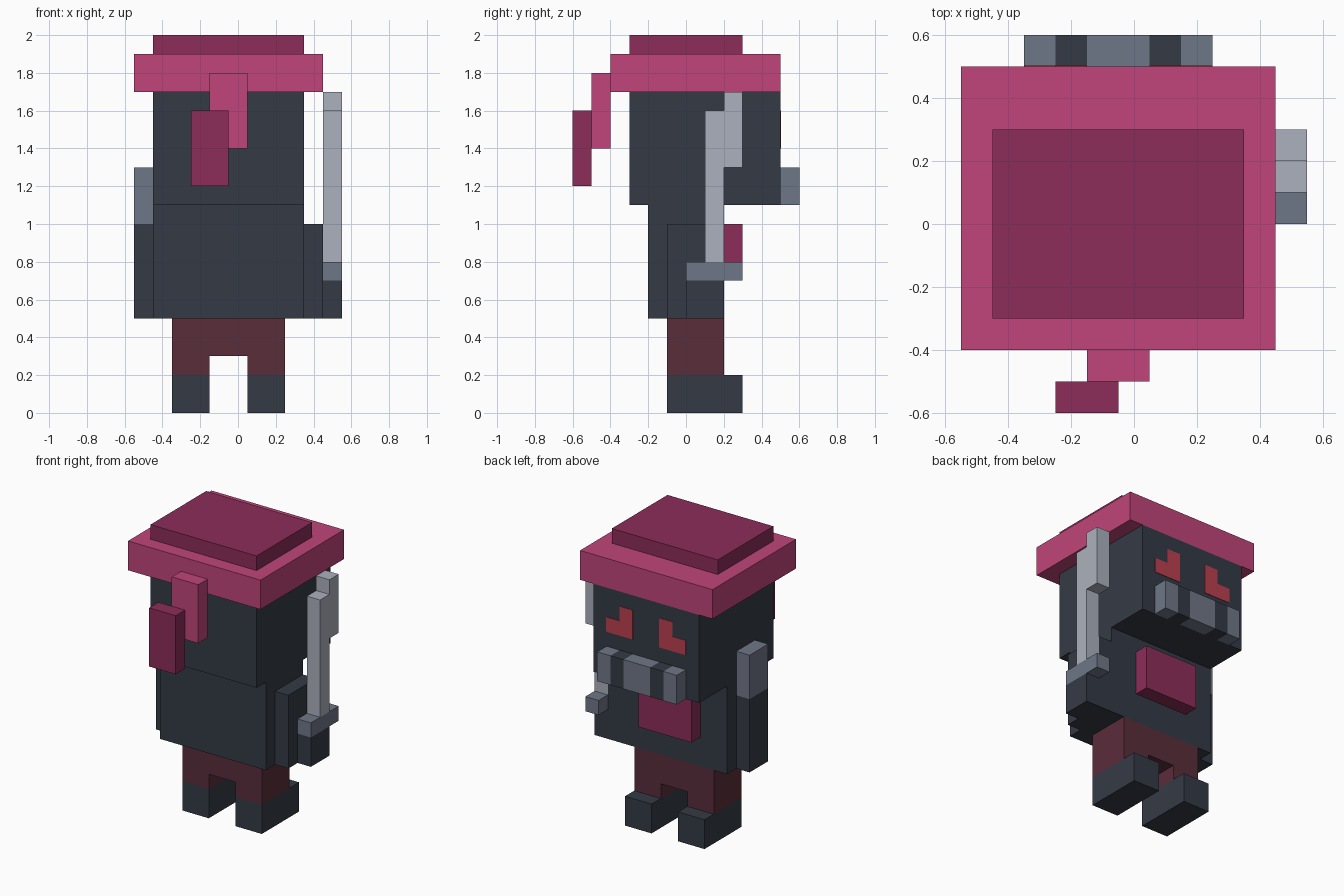
import bpy
import bmesh
from mathutils import Vector

cube = bpy.data.objects.get("Cube")
if cube:
    bpy.data.objects.remove(cube, do_unlink=True)

UNIT = 0.1       # size of one block
CENTRE = -0.05   # x of the body's plane of symmetry


def material(name, rgb):
    """Flat colour given as 0-255 display values, stored as linear."""
    def linear(c):
        c /= 255
        return c / 12.92 if c <= 0.04045 else ((c + 0.055) / 1.055) ** 2.4
    colour = [linear(c) for c in rgb] + [1]
    mat = bpy.data.materials.new(name)
    mat.use_nodes = True
    mat.diffuse_color = colour
    mat.node_tree.nodes["Principled BSDF"].inputs["Base Color"].default_value = colour
    return mat


charcoal = material("charcoal", (52, 58, 69))
pink = material("pink", (192, 69, 122))
plum = material("plum", (140, 45, 89))
maroon = material("maroon", (90, 45, 59))
slate = material("slate_grey", (111, 119, 135))
silver = material("silver", (171, 177, 189))
red = material("red", (188, 64, 80))


def finish(name, bm, mat):
    bmesh.ops.recalc_face_normals(bm, faces=bm.faces)
    mesh = bpy.data.meshes.new(name)
    bm.to_mesh(mesh)
    bm.free()
    mesh.materials.append(mat)
    obj = bpy.data.objects.new(name, mesh)
    bpy.context.collection.objects.link(obj)
    return obj


def box(name, mat, x, y, z):
    """Box from (low, high) block ranges, x measured from the body centre."""
    bm = bmesh.new()
    bmesh.ops.create_cube(bm, size=1)
    for v in bm.verts:
        v.co = Vector([(r[0] + r[1]) / 2 + c * (r[1] - r[0])
                       for c, r in zip(v.co, (x, y, z))]) * UNIT
        v.co.x += CENTRE
    return finish(name, bm, mat)


def plate(name, mat, outline, y, depth):
    """Thin plate facing +y from an (x, z) outline in blocks."""
    bm = bmesh.new()
    face = bm.faces.new([bm.verts.new((x * UNIT + CENTRE, y * UNIT, z * UNIT))
                         for x, z in outline])
    new = bmesh.ops.extrude_face_region(bm, geom=[face])["geom"]
    bmesh.ops.translate(bm, vec=(0, depth, 0),
                        verts=[v for v in new if isinstance(v, bmesh.types.BMVert)])
    return finish(name, bm, mat)


# Body and head
box("torso", charcoal, (-4, 4), (-2, 2), (5, 11))
box("chest_panel", plum, (-2, 2), (2, 3), (7, 10))
box("head", charcoal, (-4, 4), (-3, 5), (11, 17))

# Hat with knotted tail
box("hat_brim", pink, (-5, 5), (-4, 5), (17, 19))
box("hat_crown", plum, (-4, 4), (-3, 3), (19, 20))
box("hat_tail_upper", pink, (-1, 1), (-5, -4), (14, 18))
box("hat_tail_lower", plum, (-2, 0), (-6, -5), (12, 16))

# Jaw guard in alternating bands
box("jaw_guard_middle", slate, (-1, 1), (5, 6), (11, 13))

# Mirrored parts: jaw bands, eyes, legs and boots
eye = [(1, 14), (3, 14), (3, 15), (2, 15), (2, 16), (1, 16)]
for side, s in (("left", 1), ("right", -1)):
    def span(a, b):
        return sorted((a * s, b * s))
    box(side + "_jaw_gap", charcoal, span(1, 2), (5, 6), (11, 13))
    box(side + "_jaw_end", slate, span(2, 3), (5, 6), (11, 13))
    plate(side + "_eye", red, [(x * s, z) for x, z in eye], 5, 0.003)
    box(side + "_leg", maroon, span(1, 3), (-1, 2), (2, 5))
    box(side + "_boot", charcoal, span(1, 3), (-1, 3), (0, 2))
box("hips", maroon, (-1, 1), (-1, 2), (3, 5))

# Plain arm with shoulder guard
box("right_arm", charcoal, (-5, -4), (-1, 1), (5, 10))
box("right_shoulder_guard", slate, (-5, -4), (-1, 1), (10, 13))

# Sword arm
box("left_arm", charcoal, (4, 5), (-1, 2), (5, 10))
box("left_hand", charcoal, (5, 6), (0, 2), (5, 7))
box("sword_guard", slate, (5, 6), (0, 3), (7, 8))
box("sword_blade", silver, (5, 6), (1, 2), (8, 16))
box("sword_tip", silver, (5, 6), (2, 3), (13, 17))
